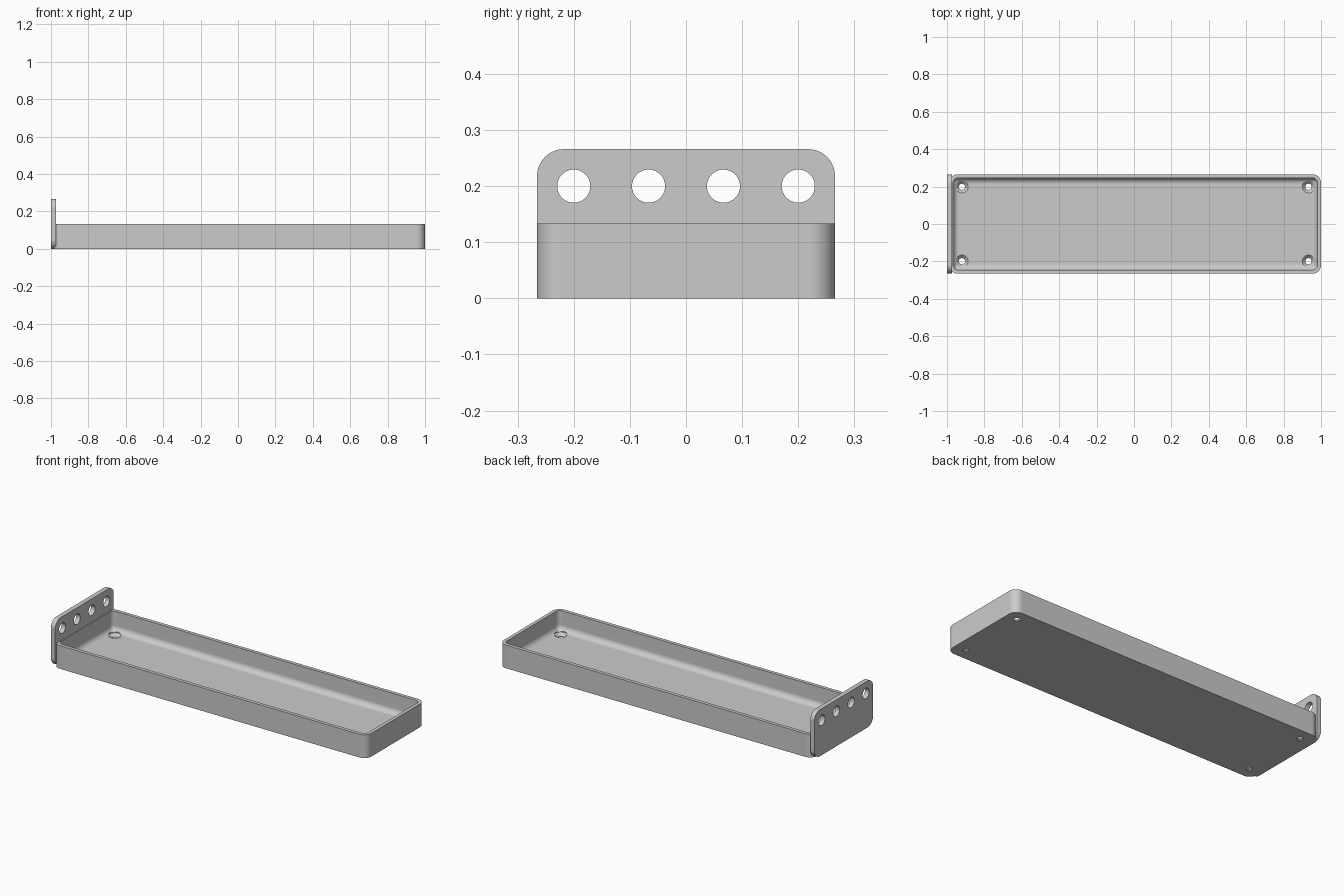
import bpy
import bmesh
from math import cos, sin, pi, radians
from mathutils import Vector

if "Cube" in bpy.data.objects:
    bpy.data.objects.remove(bpy.data.objects["Cube"])

grey = bpy.data.materials.new("mid grey")
grey.use_nodes = True
grey.diffuse_color = (0.6, 0.6, 0.6, 1)
grey.node_tree.nodes["Principled BSDF"].inputs["Base Color"].default_value = (0.6, 0.6, 0.6, 1)


def rounded_rect(u0, u1, v0, v1, r, steps=10):
    """Counter-clockwise outline with four round corners."""
    pts = []
    corners = [(u1 - r, v1 - r), (u0 + r, v1 - r), (u0 + r, v0 + r), (u1 - r, v0 + r)]
    for k, (u, v) in enumerate(corners):
        for i in range(steps + 1):
            a = (k + i / steps) * pi / 2
            pts.append((u + r * cos(a), v + r * sin(a)))
    return pts


def circle(u, v, r, n=40):
    return [(u + r * cos(2 * pi * i / n), v + r * sin(2 * pi * i / n)) for i in range(n)]


def loft(name, layers, axis="z"):
    """Closed solid through outlines given as (height, outline)."""
    bm = bmesh.new()
    rings = []
    for h, outline in layers:
        rings.append([bm.verts.new(Vector((u, v, h) if axis == "z" else (h, u, v)))
                      for u, v in outline])
    for low, high in zip(rings, rings[1:]):
        for i in range(len(low)):
            j = (i + 1) % len(low)
            bm.faces.new((low[i], low[j], high[j], high[i]))
    bm.faces.new(rings[0][::-1])
    bm.faces.new(rings[-1])
    bmesh.ops.recalc_face_normals(bm, faces=bm.faces)
    mesh = bpy.data.meshes.new(name)
    bm.to_mesh(mesh)
    bm.free()
    mesh.materials.append(grey)
    obj = bpy.data.objects.new(name, mesh)
    bpy.context.collection.objects.link(obj)
    return obj


def activate(obj):
    bpy.ops.object.select_all(action="DESELECT")
    obj.select_set(True)
    bpy.context.view_layer.objects.active = obj


def cut(obj, cutters):
    for c in cutters:
        activate(obj)
        mod = obj.modifiers.new("cut", "BOOLEAN")
        mod.operation = "DIFFERENCE"
        mod.solver = "EXACT"
        mod.object = c
        bpy.ops.object.modifier_apply(modifier=mod.name)
        bpy.data.objects.remove(c)


def finish(obj):
    activate(obj)
    bpy.ops.object.shade_smooth_by_angle(angle=radians(30))
    mod = obj.modifiers.new("even shading", "WEIGHTED_NORMAL")
    mod.keep_sharp = True


# Tray sizes
left, right, half, height = -0.987, 1.0, 0.2655, 0.133
corner, wall, floor, fillet = 0.045, 0.02, 0.02, 0.032


def tray_outline(inset):
    return rounded_rect(left + inset, right - inset, -half + inset, half - inset,
                        max(corner - inset, 0.002))


# Tray shell with a cavity rounded along its floor
tray = loft("tray", [(0, tray_outline(0)), (height, tray_outline(0))])
layers = []
for i in range(9):
    a = i / 8 * pi / 2
    layers.append((floor + fillet * (1 - cos(a)), tray_outline(wall + fillet * (1 - sin(a)))))
layers.append((height + 0.05, tray_outline(wall)))
cutters = [loft("cavity_cutter", layers)]

# Countersunk screw holes near the tray corners
bore, head = 0.0165, 0.033
for x in (left + 0.067, right - 0.067):
    for y in (-0.199, 0.199):
        cutters.append(loft("screw_cutter", [
            (-0.02, circle(x, y, bore)), (floor - head + bore, circle(x, y, bore)),
            (floor, circle(x, y, head)), (floor + 0.03, circle(x, y, head))]))
cut(tray, cutters)
finish(tray)

# Upright end plate with a row of round holes
plate_outline = rounded_rect(-half, half, 0, 0.266, 0.048)
plate = loft("end_plate", [(-1, plate_outline), (-0.9735, plate_outline)], "x")
cut(plate, [loft("hole_cutter", [(-1.1, circle(y, 0.2, 0.0295)), (-0.9, circle(y, 0.2, 0.0295))], "x")
            for y in (-0.2, -0.0667, 0.0667, 0.2)])
finish(plate)
